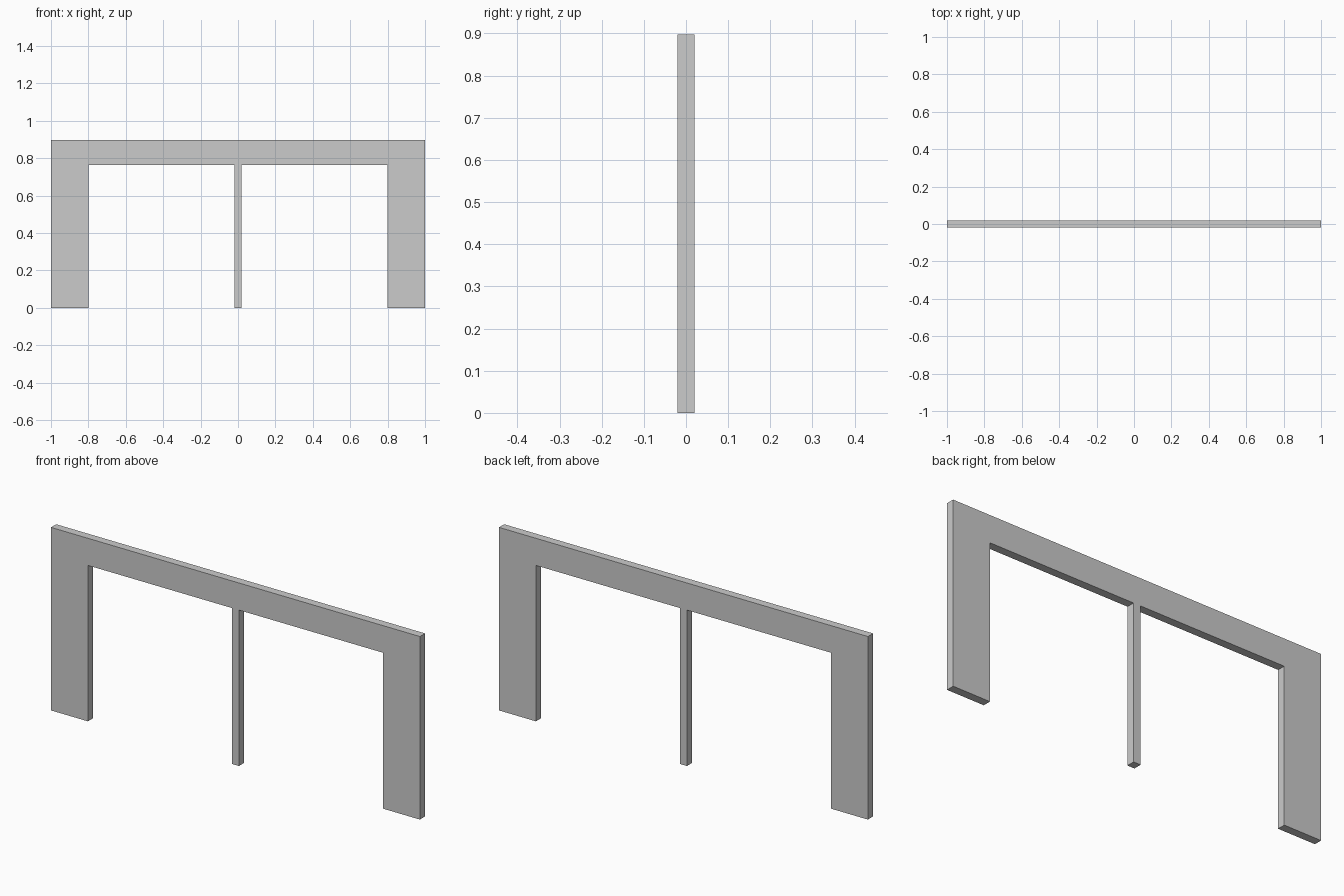
import bpy
import bmesh

if "Cube" in bpy.data.objects:
    bpy.data.objects.remove(bpy.data.objects["Cube"])

HEIGHT = 0.897      # overall height
BEAM_Z = 0.764      # underside of the top beam
LEG_X = 0.8         # inner face of the wide side legs
POST_X = 0.019      # half width of the slim middle post
DEPTH = 0.04


def extruded_panel(name, outline, depth):
    """Solid panel from an x-z outline, centred on y = 0."""
    bm = bmesh.new()
    face = bm.faces.new([bm.verts.new((x, -depth / 2, z)) for x, z in outline])
    extruded = bmesh.ops.extrude_face_region(bm, geom=[face])["geom"]
    moved = [v for v in extruded if isinstance(v, bmesh.types.BMVert)]
    bmesh.ops.translate(bm, verts=moved, vec=(0, depth, 0))
    bmesh.ops.recalc_face_normals(bm, faces=bm.faces)
    mesh = bpy.data.meshes.new(name)
    bm.to_mesh(mesh)
    bm.free()
    obj = bpy.data.objects.new(name, mesh)
    bpy.context.collection.objects.link(obj)
    return obj


# Right half of the outline, from the post foot round to the top corner
right = [(POST_X, 0), (POST_X, BEAM_Z), (LEG_X, BEAM_Z),
         (LEG_X, 0), (1, 0), (1, HEIGHT)]
left = [(-x, z) for x, z in reversed(right)]

# One seamless frame: top beam, two wide legs and a middle post
extruded_panel("double_door_frame", right + left, DEPTH)
